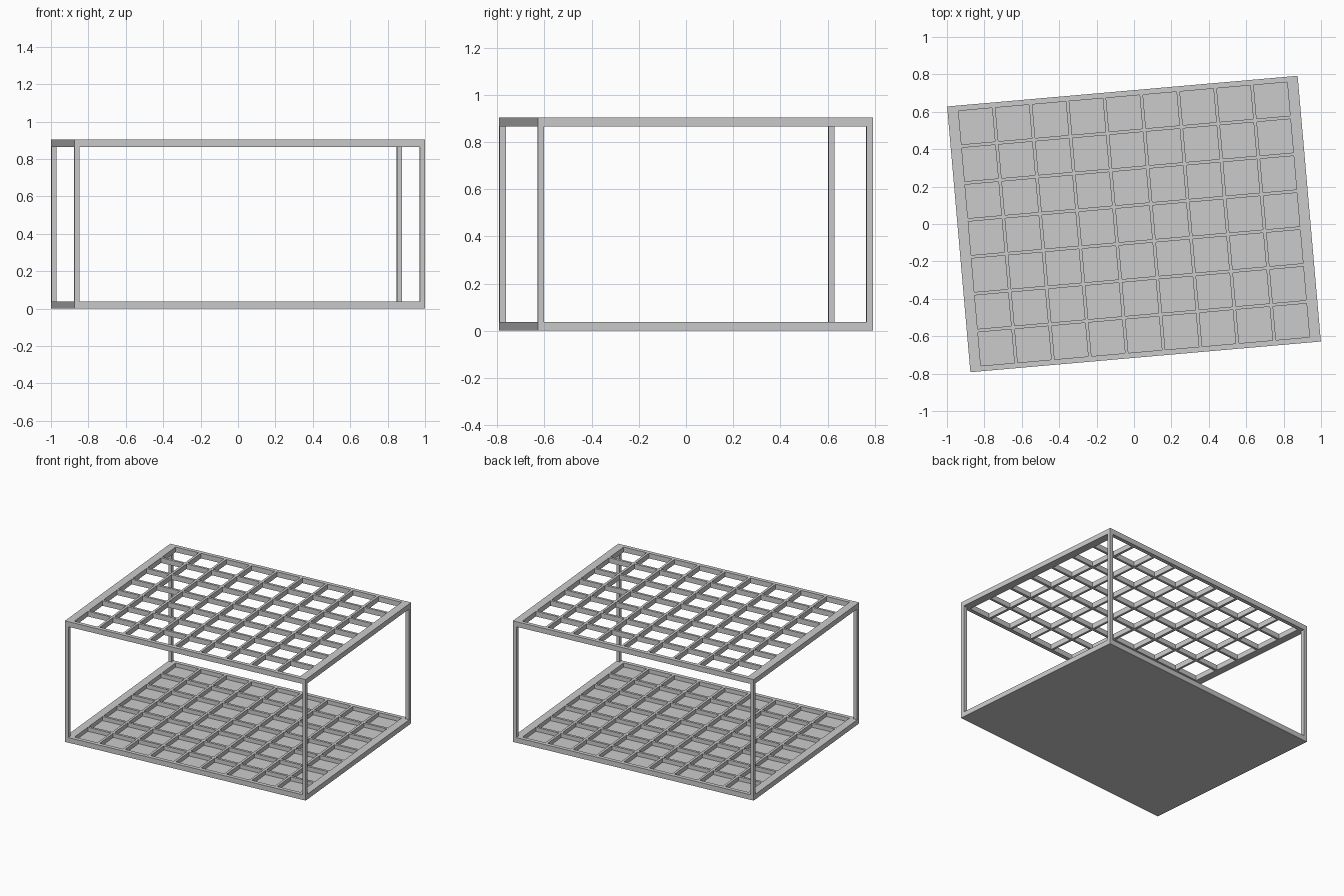
import bpy, bmesh, math

if "Cube" in bpy.data.objects:
    bpy.data.objects.remove(bpy.data.objects["Cube"])

W, D, H = 1.881, 1.426, 0.903      # overall size before turning
T = 0.038                          # lattice thickness
POST = 0.027
COLS, ROWS = 9, 7
PITCH, BAR = 0.198, 0.018
TURN = math.radians(5)


def cuts(n, size):
    """Edge positions across a lattice: rim, cell, bar, cell ... rim."""
    cell = PITCH - BAR
    start = -(n * PITCH - BAR) / 2
    pos = [-size / 2]
    for i in range(n):
        pos += [start + i * PITCH, start + i * PITCH + cell]
    return pos + [size / 2]


def make_object(name, bm):
    bmesh.ops.recalc_face_normals(bm, faces=bm.faces)
    me = bpy.data.meshes.new(name)
    bm.to_mesh(me)
    bm.free()
    ob = bpy.data.objects.new(name, me)
    ob.rotation_euler.z = TURN
    bpy.context.collection.objects.link(ob)
    return ob


def lattice(name, z):
    """Flat grid with square openings, extruded to thickness."""
    xs, ys = cuts(COLS, W), cuts(ROWS, D)
    bm = bmesh.new()
    v = [[bm.verts.new((x, y, z)) for y in ys] for x in xs]
    for i in range(len(xs) - 1):
        for j in range(len(ys) - 1):
            if not (i % 2 and j % 2):
                bm.faces.new((v[i][j], v[i + 1][j], v[i + 1][j + 1], v[i][j + 1]))
    ext = bmesh.ops.extrude_face_region(bm, geom=bm.faces[:], use_keep_orig=True)
    top = [g for g in ext["geom"] if isinstance(g, bmesh.types.BMVert)]
    bmesh.ops.translate(bm, verts=top, vec=(0, 0, T))
    return make_object(name, bm)


def box(name, x, y, z0, sx, sy, sz):
    bm = bmesh.new()
    bmesh.ops.create_cube(bm, size=1)
    bmesh.ops.scale(bm, verts=bm.verts, vec=(sx, sy, sz))
    bmesh.ops.translate(bm, verts=bm.verts, vec=(x, y, z0 + sz / 2))
    return make_object(name, bm)


# Top and bottom grids
lattice("top_lattice", H - T)
lattice("bottom_lattice", 0)

# Solid floor closing the bottom grid
box("floor_panel", 0, 0, 0, W, D, 0.008)

# Corner posts
for sx, side in ((-1, "left"), (1, "right")):
    for sy, end in ((-1, "front"), (1, "back")):
        box(f"{end}_{side}_post", sx * (W - POST) / 2, sy * (D - POST) / 2,
            T, POST, POST, H - 2 * T)
